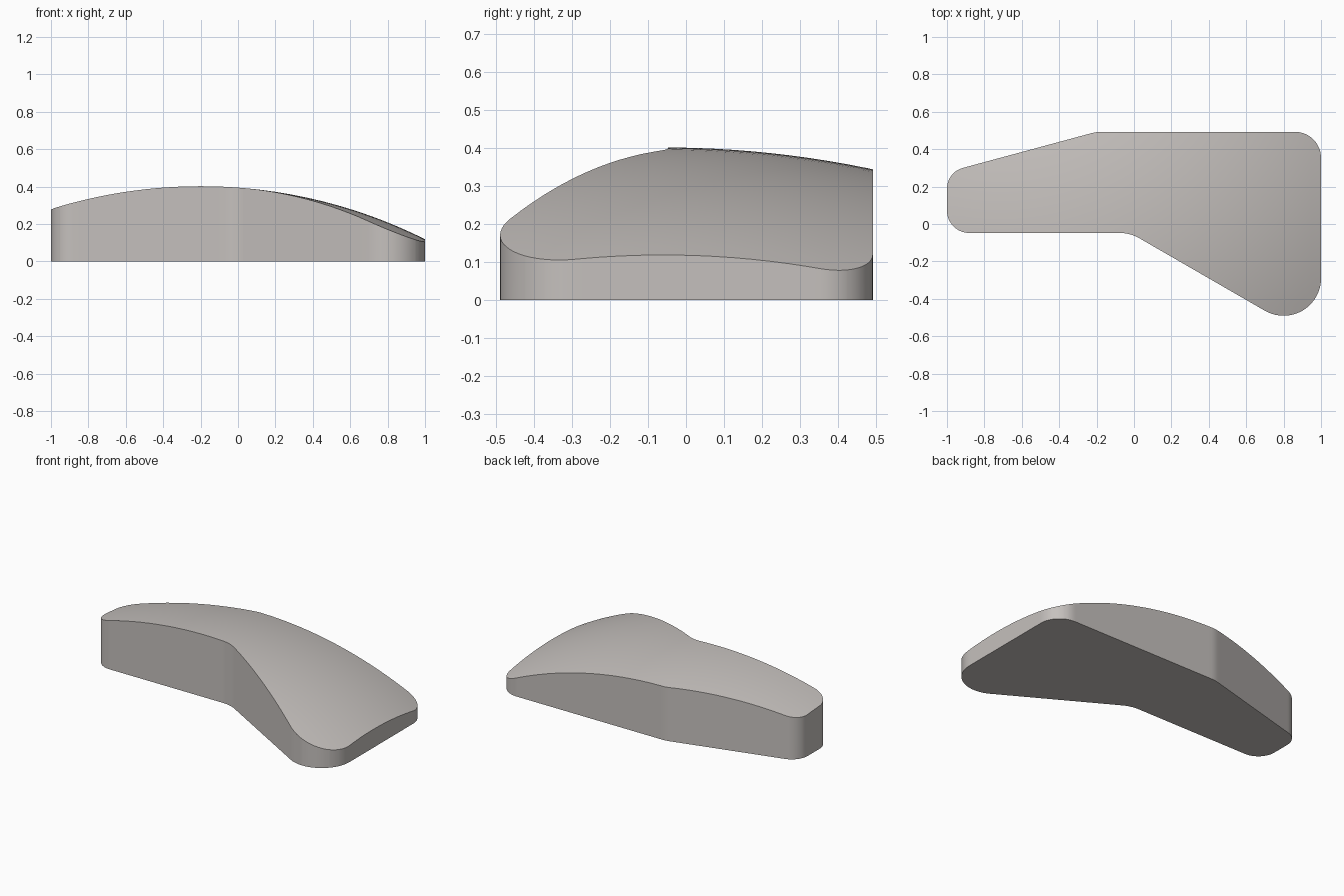
import bpy
import bmesh
import math
from mathutils import Vector

cube = bpy.data.objects.get("Cube")
if cube:
    bpy.data.objects.remove(cube, do_unlink=True)

# Plan outline, counter-clockwise: corner x, corner y, fillet radius
CORNERS = [
    (-1.0, -0.048, 0.12), (-0.02, -0.048, 0.20), (1.0, -0.637, 0.20),
    (1.0, 0.493, 0.14), (-0.20, 0.493, 0.20), (-1.0, 0.277, 0.115),
]
# Spherical crown: apex position and radius
APEX = Vector((-0.20, -0.06, 0.402))
RADIUS = 2.68


def fillet(prev, corner, nxt, radius):
    """Arc points rounding one corner of the outline."""
    a, b = (prev - corner).normalized(), (nxt - corner).normalized()
    half = a.angle(b) / 2
    centre = corner + (a + b).normalized() * radius / math.sin(half)
    start = corner + a * radius / math.tan(half) - centre
    end = corner + b * radius / math.tan(half) - centre
    t0 = math.atan2(start.y, start.x)
    sweep = math.atan2(start.x * end.y - start.y * end.x, start.dot(end))
    steps = max(3, round(abs(sweep) / math.radians(6)))
    return [centre + radius * Vector((math.cos(t0 + sweep * i / steps),
                                      math.sin(t0 + sweep * i / steps)))
            for i in range(steps + 1)]


def crown_height(x, y):
    d2 = (x - APEX.x) ** 2 + (y - APEX.y) ** 2
    return APEX.z - RADIUS + math.sqrt(RADIUS ** 2 - d2)


# Flat base face with rounded corners
points = [Vector(c[:2]) for c in CORNERS]
outline = []
for i, c in enumerate(CORNERS):
    outline += fillet(points[i - 1], points[i], points[(i + 1) % len(points)], c[2])
bm = bmesh.new()
bm.faces.new([bm.verts.new((p.x, p.y, 0)) for p in outline])

# Slice into a grid so that the top can bend
for axis, count in ((0, 20), (1, 10)):
    for i in range(-count + 1, count):
        co, no = Vector(), Vector()
        co[axis] = i * 0.05 + (0.025 if axis else 0.0)
        no[axis] = 1
        bmesh.ops.bisect_plane(bm, geom=bm.verts[:] + bm.edges[:] + bm.faces[:],
                               dist=1e-5, plane_co=co, plane_no=no)

# Raise the top and bend it to the crown
base_faces = bm.faces[:]
result = bmesh.ops.extrude_face_region(bm, geom=base_faces, use_keep_orig=True)
for v in result["geom"]:
    if isinstance(v, bmesh.types.BMVert):
        v.co.z = crown_height(v.co.x, v.co.y)

# Merge the underside into one flat face
bmesh.ops.dissolve_faces(bm, faces=base_faces, use_verts=False)
bmesh.ops.recalc_face_normals(bm, faces=bm.faces[:])

mesh = bpy.data.meshes.new("curved_block")
bm.to_mesh(mesh)
bm.free()
block = bpy.data.objects.new("curved_block", mesh)
bpy.context.collection.objects.link(block)

# Warm grey material
grey = bpy.data.materials.new("warm_grey")
grey.use_nodes = True
colour = (0.56, 0.53, 0.51, 1.0)
grey.diffuse_color = colour
grey.node_tree.nodes["Principled BSDF"].inputs["Base Color"].default_value = colour
mesh.materials.append(grey)

# Smooth crown and fillets, crisp rims
bpy.ops.object.select_all(action="DESELECT")
block.select_set(True)
bpy.context.view_layer.objects.active = block
bpy.ops.object.shade_smooth_by_angle(angle=math.radians(30))
